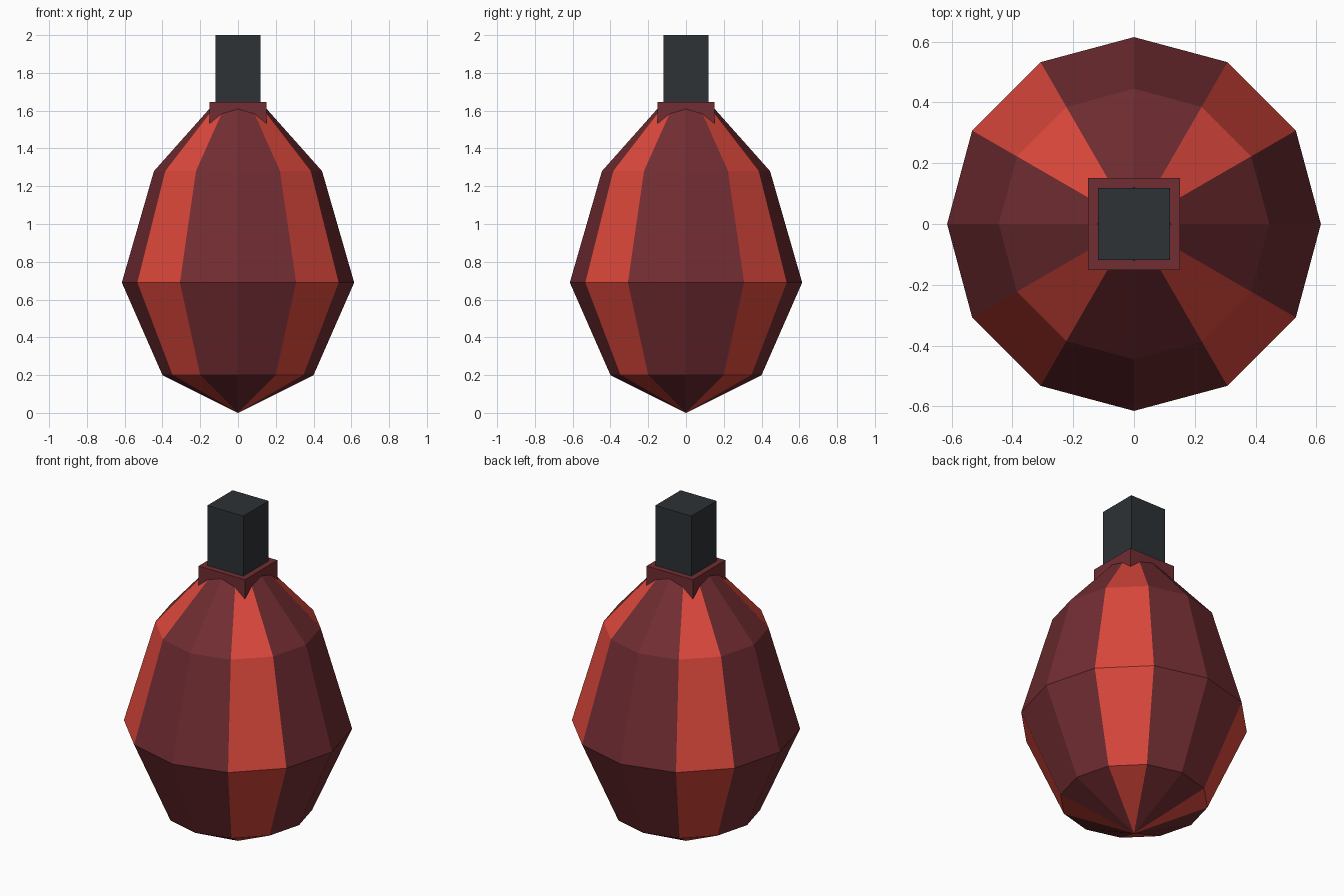
import bpy, bmesh, math

if "Cube" in bpy.data.objects:
    bpy.data.objects.remove(bpy.data.objects["Cube"])

SIDES = 12
PROFILE = [(0.40, 0.20), (0.615, 0.69), (0.445, 1.28)]  # (radius, height) of each ring
BOTTOM_Z, TIP_Z = 0.0, 1.78


def material(name, rgb):
    m = bpy.data.materials.new(name)
    m.diffuse_color = (*rgb, 1)
    m.use_nodes = True
    m.node_tree.nodes["Principled BSDF"].inputs["Base Color"].default_value = m.diffuse_color
    return m


red = material("red", (0.72, 0.065, 0.045))
maroon = material("maroon", (0.165, 0.026, 0.032))
dark = material("dark_grey", (0.026, 0.032, 0.035))


def add_object(name, bm, mats):
    bmesh.ops.recalc_face_normals(bm, faces=bm.faces)
    mesh = bpy.data.meshes.new(name)
    bm.to_mesh(mesh)
    bm.free()
    for m in mats:
        mesh.materials.append(m)
    obj = bpy.data.objects.new(name, mesh)
    bpy.context.collection.objects.link(obj)
    return obj


def box(name, half, z0, z1, mat):
    bm = bmesh.new()
    bmesh.ops.create_cube(bm, size=1)
    bmesh.ops.scale(bm, vec=(2 * half, 2 * half, z1 - z0), verts=bm.verts)
    bmesh.ops.translate(bm, vec=(0, 0, (z0 + z1) / 2), verts=bm.verts)
    return add_object(name, bm, [mat])


# Faceted bulb: twelve columns, every third one (on the diagonals) is red
bm = bmesh.new()
bottom = bm.verts.new((0, 0, BOTTOM_Z))
tip = bm.verts.new((0, 0, TIP_Z))
rings = [[bm.verts.new((r * math.cos(math.tau * i / SIDES),
                        r * math.sin(math.tau * i / SIDES), z))
          for i in range(SIDES)] for r, z in PROFILE]
for i in range(SIDES):
    j = (i + 1) % SIDES
    column = [bm.faces.new((bottom, rings[0][j], rings[0][i])),
              bm.faces.new((tip, rings[-1][i], rings[-1][j]))]
    for lo, hi in zip(rings, rings[1:]):
        column.append(bm.faces.new((lo[i], lo[j], hi[j], hi[i])))
    for f in column:
        f.material_index = 1 if i % 3 == 1 else 0
add_object("bulb", bm, [maroon, red])

# Square collar sunk into the bulb, and the stem rising from it
box("collar", 0.152, 1.50, 1.645, maroon)
box("stem", 0.118, 1.60, 2.0, dark)
